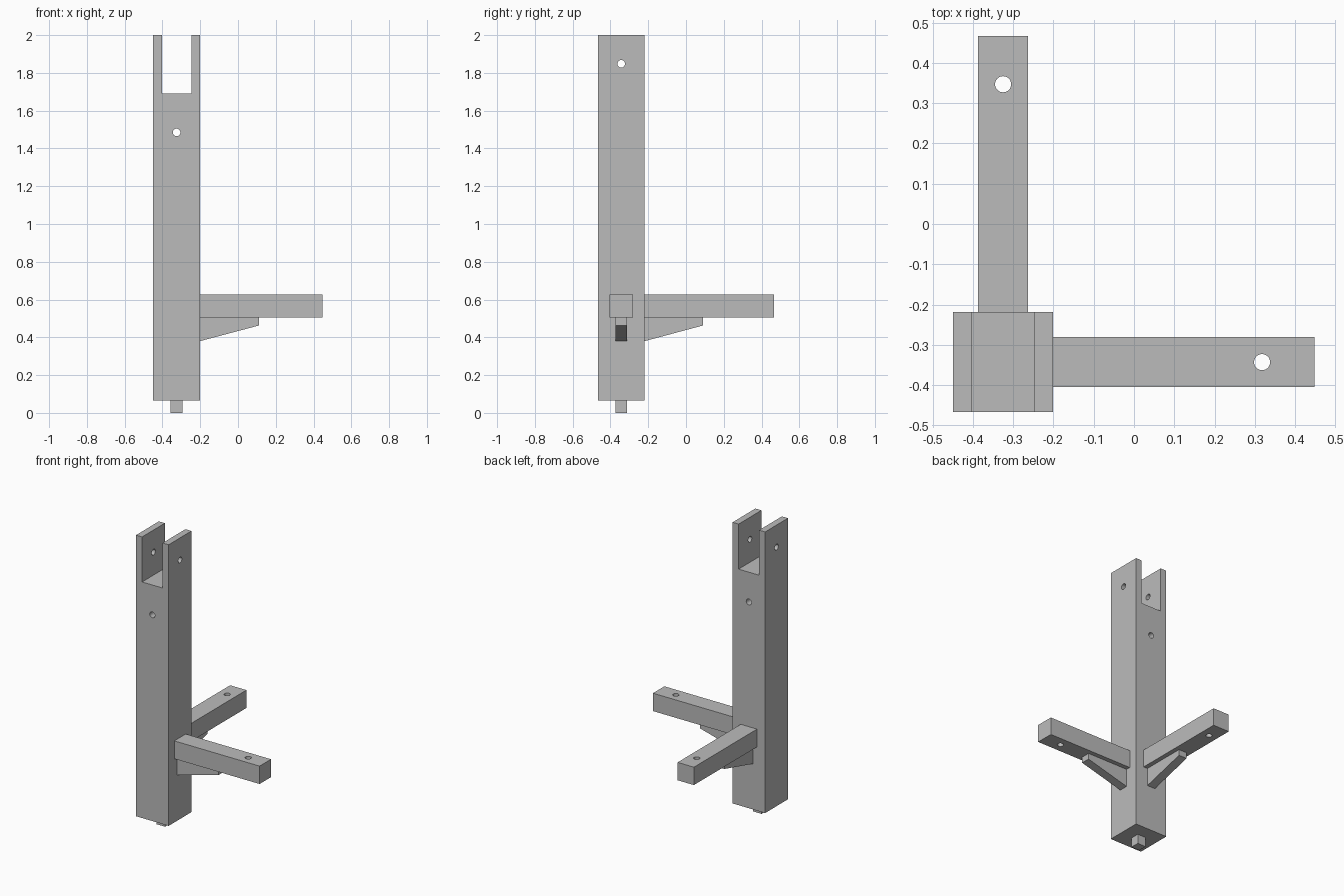
import bpy, bmesh
from math import pi
from mathutils import Matrix, Vector

default = bpy.data.objects.get("Cube")
if default:
    bpy.data.objects.remove(default, do_unlink=True)

# Single grey finish
GREY = (0.5, 0.5, 0.5, 1)
grey = bpy.data.materials.new("plain grey")
grey.use_nodes = True
grey.diffuse_color = GREY
grey.node_tree.nodes["Principled BSDF"].inputs["Base Color"].default_value = GREY

PX, PY = -0.325, -0.343      # post axis
HALF = 0.124                 # half post width
BASE = 0.066                 # underside of the post
HOLE = 0.02


def finish(name, bm):
    bmesh.ops.recalc_face_normals(bm, faces=bm.faces)
    mesh = bpy.data.meshes.new(name)
    bm.to_mesh(mesh)
    bm.free()
    mesh.materials.append(grey)
    obj = bpy.data.objects.new(name, mesh)
    bpy.context.collection.objects.link(obj)
    return obj


def prism(name, profile, width, matrix):
    """Extrude an XZ profile symmetrically along local Y."""
    bm = bmesh.new()
    face = bm.faces.new([bm.verts.new((x, -width / 2, z)) for x, z in profile])
    ext = bmesh.ops.extrude_face_region(bm, geom=[face])
    moved = [v for v in ext["geom"] if isinstance(v, bmesh.types.BMVert)]
    bmesh.ops.translate(bm, verts=moved, vec=(0, width, 0))
    bm.transform(matrix)
    return finish(name, bm)


def rect(x0, x1, z0, z1):
    return [(x0, z0), (x1, z0), (x1, z1), (x0, z1)]


def drill(target, centre, axis):
    """Cut a round through-hole along the given axis."""
    bm = bmesh.new()
    bmesh.ops.create_cone(bm, cap_ends=True, segments=32, radius1=HOLE,
                          radius2=HOLE, depth=0.5)
    turn = Vector((0, 0, 1)).rotation_difference(Vector(axis)).to_matrix().to_4x4()
    bm.transform(Matrix.Translation(centre) @ turn)
    cutter = finish(target.name + "_hole_cutter", bm)
    cutter.hide_render = True
    cutter.hide_set(True)
    cutter.display_type = 'WIRE'
    mod = target.modifiers.new("hole", 'BOOLEAN')
    mod.operation = 'DIFFERENCE'
    mod.solver = 'EXACT'
    mod.object = cutter
    # Apply the cut, then drop the cutter
    graph = bpy.context.evaluated_depsgraph_get()
    cut = bpy.data.meshes.new_from_object(target.evaluated_get(graph))
    target.modifiers.clear()
    target.data = cut
    bpy.data.objects.remove(cutter, do_unlink=True)


# Upright post with an open fork at the top
at_post = Matrix.Translation((PX, PY, 0))
SLOT, FLOOR, TOP = 0.078, 1.69, 2.0
post = prism("post", [(-HALF, BASE), (HALF, BASE), (HALF, TOP), (SLOT, TOP),
                      (SLOT, FLOOR), (-SLOT, FLOOR), (-SLOT, TOP), (-HALF, TOP)],
             2 * HALF, at_post)
for z in (0.178, 1.848):
    drill(post, (PX, PY, z), (1, 0, 0))
drill(post, (PX, PY, 1.485), (0, 1, 0))

# Square tenon under the post
prism("foot_tenon", rect(-0.032, 0.032, 0, BASE), 0.062, at_post)

# Two arms at right angles, each with a tapered brace beneath
for side, angle, reach, hole, brace in (("left", 0, 0.773, 0.643, 0.437),
                                        ("back", pi / 2, 0.81, 0.69, 0.434)):
    place = at_post @ Matrix.Rotation(angle, 4, 'Z')
    arm = prism(side + "_arm", rect(HALF, reach, 0.504, 0.627), 0.124, place)
    drill(arm, place @ Vector((hole, 0, 0.565)), (0, 0, 1))
    prism(side + "_brace", [(HALF, 0.38), (brace, 0.463), (brace, 0.504),
                            (HALF, 0.504)], 0.062, place)
